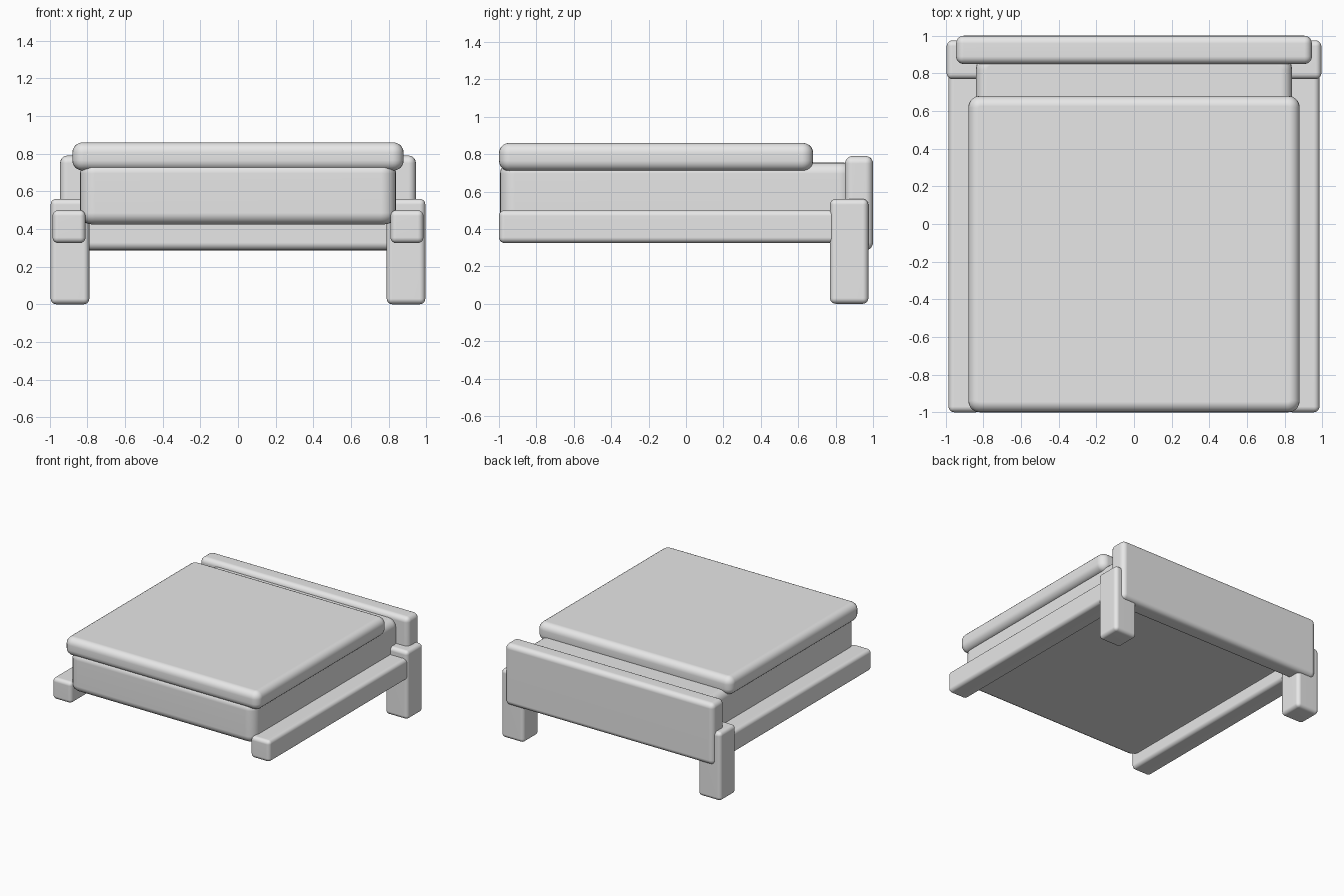
import bpy, bmesh

if "Cube" in bpy.data.objects:
    bpy.data.objects.remove(bpy.data.objects["Cube"])

grey = bpy.data.materials.new("plain grey")
grey.diffuse_color = (0.8, 0.8, 0.8, 1)
grey.use_nodes = True
grey.node_tree.nodes["Principled BSDF"].inputs["Base Color"].default_value = grey.diffuse_color


def rounded_box(name, x, y, z, edge, corner=None):
    """Box from (min, max) ranges, with rounded edges; corner rounds the upright edges."""
    bm = bmesh.new()
    bmesh.ops.create_cube(bm, size=1)
    for v in bm.verts:
        for i, (lo, hi) in enumerate((x, y, z)):
            v.co[i] = lo if v.co[i] < 0 else hi
    if corner:
        upright = [e for e in bm.edges if abs(e.verts[0].co.z - e.verts[1].co.z) > 0.01]
        bmesh.ops.bevel(bm, geom=upright, offset=corner, segments=5,
                        profile=0.5, affect='EDGES')
        rims = [e for e in bm.edges if abs(e.verts[0].co.z - e.verts[1].co.z) < 1e-4]
    else:
        rims = list(bm.edges)
    bmesh.ops.bevel(bm, geom=rims, offset=edge, segments=5,
                    profile=0.5, affect='EDGES', clamp_overlap=True)
    for f in bm.faces:
        f.smooth = True
    bmesh.ops.recalc_face_normals(bm, faces=bm.faces)
    me = bpy.data.meshes.new(name)
    bm.to_mesh(me)
    bm.free()
    me.materials.append(grey)
    ob = bpy.data.objects.new(name, me)
    bpy.context.collection.objects.link(ob)
    mod = ob.modifiers.new("even shading", 'WEIGHTED_NORMAL')
    mod.keep_sharp = True
    return ob


# Mattress and the folded cover on top of it
rounded_box("mattress", (-0.84, 0.84), (-0.995, 0.90), (0.425, 0.755), 0.06, 0.08)
rounded_box("cover", (-0.88, 0.88), (-1.0, 0.68), (0.71, 0.86), 0.055, 0.06)

# Board across the back
rounded_box("headboard", (-0.945, 0.945), (0.85, 1.0), (0.287, 0.79), 0.04)

# Side rails and back legs
for side, s in (("left", -1), ("right", 1)):
    rounded_box(side + "_rail", sorted((s * 0.81, s * 0.985)), (-1.0, 0.88),
                (0.325, 0.50), 0.03)
    rounded_box(side + "_leg", sorted((s * 0.79, s * 0.995)), (0.77, 0.975),
                (0.0, 0.56), 0.03)
